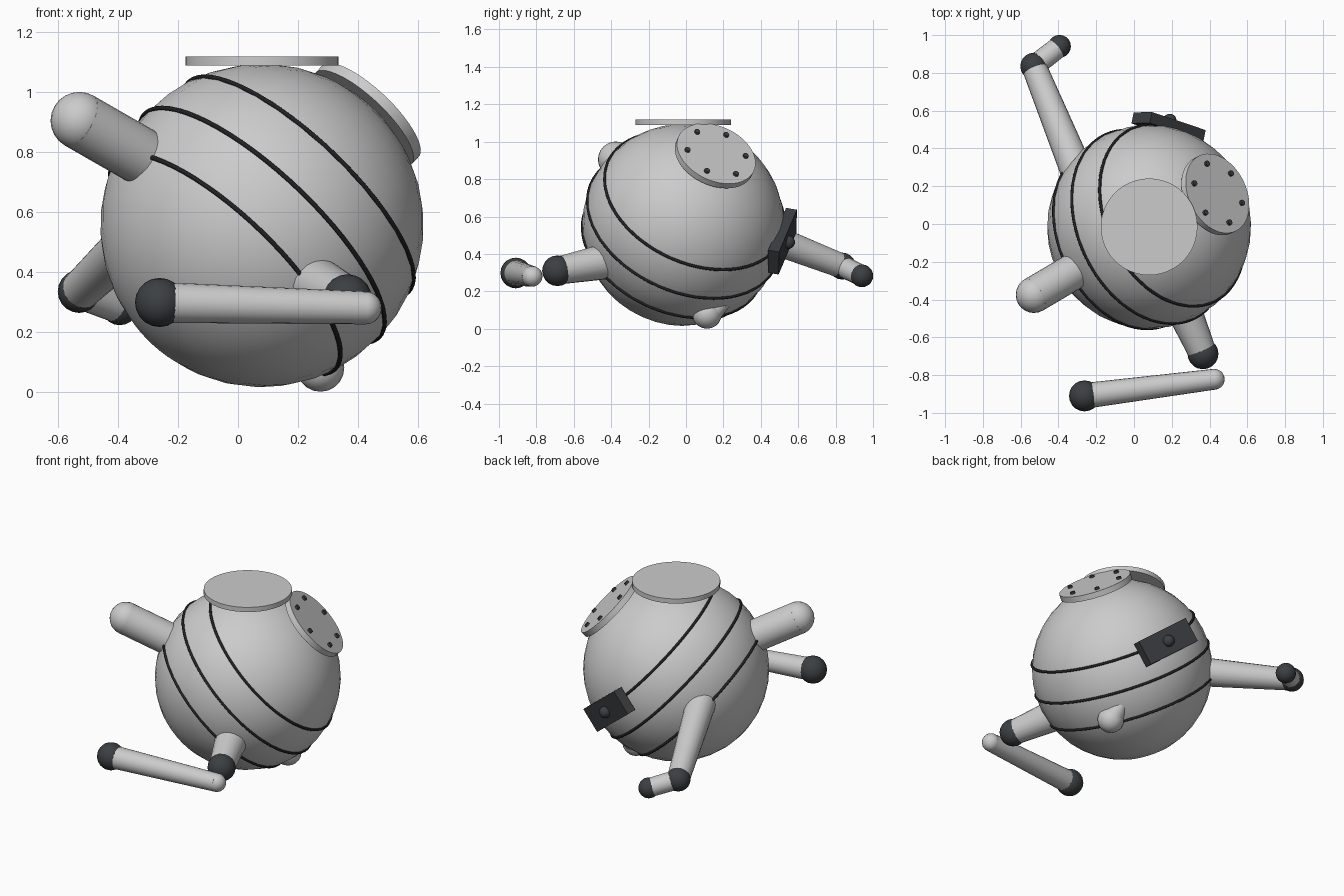
import bpy
import math
from mathutils import Vector, Matrix

if "Cube" in bpy.data.objects:
    bpy.data.objects.remove(bpy.data.objects["Cube"])

C = Vector((0.08, -0.015, 0.555))          # body centre
R = 0.54                                   # body radius
N = Vector((0.655, 0.32, 0.69)).normalized()   # tilt axis shared by straps and hatch

dark = bpy.data.materials.new("dark_rubber")
dark.diffuse_color = (0.045, 0.05, 0.055, 1)
dark.use_nodes = True
dark.node_tree.nodes["Principled BSDF"].inputs["Base Color"].default_value = dark.diffuse_color
black = bpy.data.materials.new("black_trim")
black.diffuse_color = (0.015, 0.015, 0.018, 1)
black.use_nodes = True
black.node_tree.nodes["Principled BSDF"].inputs["Base Color"].default_value = black.diffuse_color


def finish(name, mat=None, angle=40):
    ob = bpy.context.object
    ob.name = name
    if mat:
        ob.data.materials.append(mat)
    if angle:
        bpy.ops.object.shade_smooth_by_angle(angle=math.radians(angle))
    return ob


def turn(d):
    return Vector(d).to_track_quat('Z', 'Y').to_euler()


def ball(name, p, r, mat=None, seg=20):
    bpy.ops.mesh.primitive_uv_sphere_add(segments=seg, ring_count=seg // 2, radius=r, location=p)
    return finish(name, mat)


def disc(name, p, axis, r, h, mat=None, sides=48):
    bpy.ops.mesh.primitive_cylinder_add(vertices=sides, radius=r, depth=h, location=p, rotation=turn(axis))
    return finish(name, mat)


def rod(name, a, b, ra, rb, sides=20):
    a, b = Vector(a), Vector(b)
    bpy.ops.mesh.primitive_cone_add(vertices=sides, radius1=ra, radius2=rb, depth=(b - a).length,
                                    location=(a + b) / 2, rotation=turn(b - a))
    return finish(name)


# Round body
bpy.ops.mesh.primitive_uv_sphere_add(segments=32, ring_count=20, radius=R, location=C, rotation=turn(N))
finish("body", angle=60)

# Three parallel straps around the body
for i, d in enumerate((-0.187, 0.0, 0.187)):
    bpy.ops.mesh.primitive_torus_add(major_segments=64, minor_segments=8, minor_radius=0.008,
                                     major_radius=math.sqrt(R * R - d * d), location=C + N * d, rotation=turn(N))
    finish(f"strap_{i + 1}", black, 60)

# Lid on top
disc("top_lid", (C.x, C.y, 1.105), (0, 0, 1), 0.256, 0.03)

# Hatch plate with six bolts
disc("hatch_plate", C + N * 0.537, N, 0.222, 0.036)
u = (Vector((0, 1, 0)) - N * N.y).normalized()
v = N.cross(u)
for k in range(6):
    a = math.radians(11 + 60 * k)
    disc(f"hatch_bolt_{k + 1}", C + N * 0.557 + (u * math.cos(a) + v * math.sin(a)) * 0.167,
         N, 0.015, 0.022, dark, 12)

# Buckle on the back of the upper strap
out = Vector((0.19, 0.965, -0.17)).normalized()
side = N.cross(out).normalized()
up = out.cross(side)
centre = Vector((0.183, 0.515, 0.468))
bpy.ops.mesh.primitive_cube_add(size=1)
box = finish("buckle", dark, 0)
rot = Matrix((side, up, out)).transposed().to_4x4()
box.matrix_world = Matrix.Translation(centre) @ rot @ Matrix.Diagonal((0.375, 0.155, 0.06, 1))
ball("buckle_knob", centre + out * 0.033, 0.036, dark)

# Left front arm stub
tip = (-0.53, -0.375, 0.905)
rod("arm_stub", C.lerp(Vector(tip), 0.5), tip, 0.096, 0.096, 24)
ball("arm_stub_end", tip, 0.096, seg=24)

# Bottom stub
rod("bottom_stub", (0.27, 0.22, 0.16), (0.275, 0.115, 0.08), 0.035, 0.075)
ball("bottom_stub_end", (0.275, 0.112, 0.08), 0.08)

# Back left leg
knee, foot = (-0.53, 0.835, 0.335), (-0.395, 0.94, 0.283)
rod("back_leg_upper", (-0.25, 0.15, 0.60), knee, 0.092, 0.066)
ball("back_leg_knee", knee, 0.072, dark)
rod("back_leg_lower", knee, foot, 0.058, 0.056)
ball("back_leg_foot", foot, 0.061, dark)

# Front right leg
knee = (0.365, -0.687, 0.31)
rod("front_leg_upper", (0.22, -0.35, 0.375), knee, 0.102, 0.074)
ball("front_leg_knee", knee, 0.082, dark)

# Detached lower front leg
a, b = (-0.262, -0.91, 0.298), (0.425, -0.822, 0.28)
rod("front_leg_lower", a, b, 0.068, 0.055)
ball("front_leg_lower_end", b, 0.055)
ball("front_leg_foot", a, 0.082, dark)
